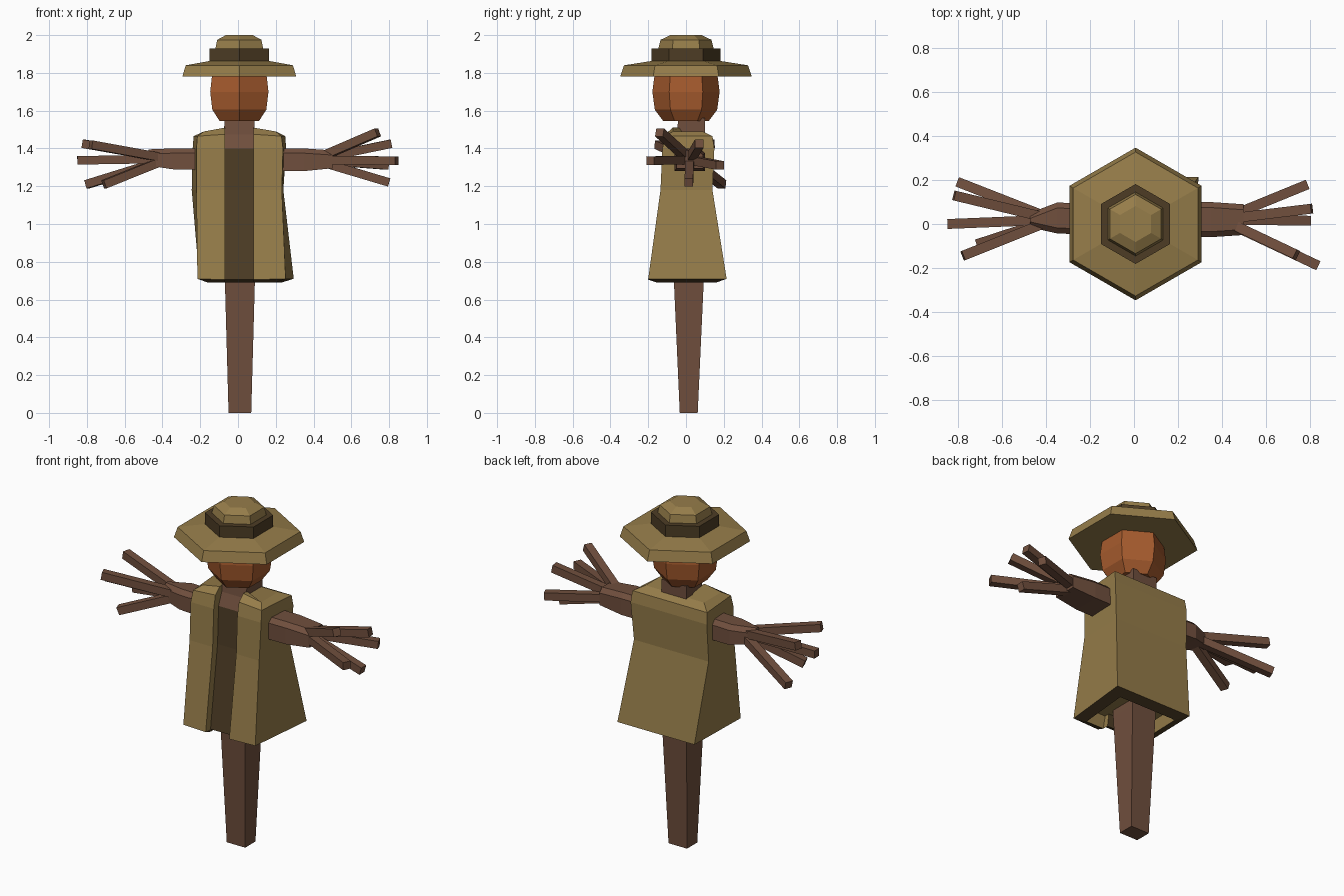
import bpy, bmesh, math
from mathutils import Vector

if "Cube" in bpy.data.objects:
    bpy.data.objects.remove(bpy.data.objects["Cube"])


def material(name, rgb):
    m = bpy.data.materials.new(name)
    m.diffuse_color = (*rgb, 1)
    m.use_nodes = True
    m.node_tree.nodes["Principled BSDF"].inputs["Base Color"].default_value = m.diffuse_color
    return m


wood = material("weathered_wood", (0.162, 0.078, 0.047))
straw = material("straw_tan", (0.305, 0.205, 0.068))
dark = material("dark_olive", (0.075, 0.046, 0.018))
pumpkin = material("pumpkin_orange", (0.38, 0.105, 0.027))


def loft(name, rings, mats, rule=None):
    """Skin a stack of equal-length rings, cap both ends; rule(ring, side) picks a material."""
    bm = bmesh.new()
    vs = [[bm.verts.new(p) for p in r] for r in rings]
    n = len(rings[0])
    for i in range(len(rings) - 1):
        for j in range(n):
            k = (j + 1) % n
            f = bm.faces.new((vs[i][j], vs[i][k], vs[i + 1][k], vs[i + 1][j]))
            f.material_index = rule(i, j) if rule else 0
    bm.faces.new(vs[0][::-1])
    bm.faces.new(vs[-1])
    bmesh.ops.recalc_face_normals(bm, faces=bm.faces)
    me = bpy.data.meshes.new(name)
    bm.to_mesh(me)
    bm.free()
    for m in mats:
        me.materials.append(m)
    ob = bpy.data.objects.new(name, me)
    bpy.context.collection.objects.link(ob)
    return ob


def rect(x0, x1, y0, y1, z):
    return [(x0, y0, z), (x1, y0, z), (x1, y1, z), (x0, y1, z)]


def hexagon(r, z, cx=0.007):
    """Six-sided ring with points to the front and back."""
    return [(cx + r * math.sin(k * math.pi / 3), r * math.cos(k * math.pi / 3), z)
            for k in range(6)]


def stick(name, a, b, size):
    """Square twig from a to b."""
    a, b = Vector(a), Vector(b)
    d = (b - a).normalized()
    s = d.cross(Vector((0, 0, 1))).normalized() * size / 2
    u = s.cross(d).normalized() * size / 2
    loft(name, [[p + s + u, p - s + u, p - s - u, p + s - u] for p in (a, b)], [wood])


# Post and neck
loft("post", [rect(-0.05, 0.07, -0.033, 0.062, 0),
              rect(-0.07, 0.09, -0.065, 0.095, 0.72),
              rect(-0.075, 0.088, -0.06, 0.1, 1.4),
              rect(-0.072, 0.088, -0.04, 0.1, 1.56)], [wood])


# Coat: sections with a recessed strip between the two front panels
def coat_ring(z, fl, fr, bl, br, yf, yr, yb, zc=None):
    zc = zc or z
    return [(fl, yf, z), (-0.07, yf, zc), (-0.07, yr, zc), (0.083, yr, zc),
            (0.083, yf, zc), (fr, yf, z), (br, yb, z), (bl, yb, z)]


coat = [
    coat_ring(0.76, -0.15, 0.19, -0.14, 0.22, -0.14, -0.11, 0.15),
    coat_ring(0.69, -0.16, 0.20, -0.15, 0.23, -0.155, -0.12, 0.16),
    coat_ring(0.71, -0.215, 0.252, -0.205, 0.295, -0.20, -0.155, 0.215, 0.705),
    coat_ring(1.18, -0.22, 0.232, -0.245, 0.24, -0.135, -0.09, 0.14),
    coat_ring(1.40, -0.22, 0.238, -0.24, 0.255, -0.125, -0.08, 0.15),
    coat_ring(1.465, -0.215, 0.23, -0.235, 0.25, -0.11, -0.05, 0.14, 1.475),
    coat_ring(1.49, -0.18, 0.2, -0.18, 0.2, -0.07, -0.035, 0.09, 1.51),
]


def coat_colour(i, j):
    if i == 1:
        return 1                      # hem
    if j == 2:
        return 2 if i >= 4 else 1     # strip, with bare wood at the collar
    return 0


loft("coat", coat, [straw, dark, wood], coat_colour)


# Arms, each a tapering beam along x
def arm_ring(x, y0, y1, z0, z1):
    c = 0.025
    return [(x, y0, z0), (x, y1, z0), (x, y1, z1 - c), (x, y1 - c, z1),
            (x, y0 + c, z1), (x, y0, z1 - c)]


loft("left_arm", [arm_ring(-0.15, -0.05, 0.09, 1.285, 1.40),
                  arm_ring(-0.35, -0.043, 0.098, 1.29, 1.40),
                  arm_ring(-0.475, -0.015, 0.05, 1.31, 1.395)], [wood])
loft("right_arm", [arm_ring(0.15, -0.06, 0.10, 1.28, 1.40),
                   arm_ring(0.35, -0.06, 0.10, 1.28, 1.40),
                   arm_ring(0.50, -0.05, 0.09, 1.295, 1.39)], [wood])

# Twig fingers
hands = {
    "left": ((-0.40, 0.02, 1.345),
             [(-0.82, 0.13, 1.425), (-0.78, -0.145, 1.42), (-0.85, 0.0, 1.337),
              (-0.80, 0.19, 1.21), (-0.71, -0.09, 1.21)]),
    "right": ((0.43, 0.02, 1.34),
              [(0.74, -0.14, 1.485), (0.81, 0.07, 1.425), (0.84, -0.19, 1.335),
               (0.80, 0.015, 1.22), (0.79, 0.18, 1.31)]),
}
for side, (root, tips) in hands.items():
    for k, tip in enumerate(tips):
        start = Vector(root) + Vector((0, tip[1] - root[1], tip[2] - root[2])) * 0.08
        stick(f"{side}_finger_{k + 1}", start, tip, 0.045)

# Head
loft("head", [hexagon(r, z) for r, z in
              ((0.12, 1.545), (0.165, 1.605), (0.178, 1.70), (0.165, 1.80))], [pumpkin])

# Hat: brim, band and crown
loft("hat_brim", [hexagon(r, z) for r, z in
                  ((0.348, 1.78), (0.328, 1.84), (0.17, 1.865))], [straw])
loft("hat_band", [hexagon(r, z) for r, z in ((0.182, 1.85), (0.182, 1.93))], [dark])
loft("hat_crown", [hexagon(r, z) for r, z in
                   ((0.148, 1.92), (0.135, 1.975), (0.082, 2.0))], [straw])
